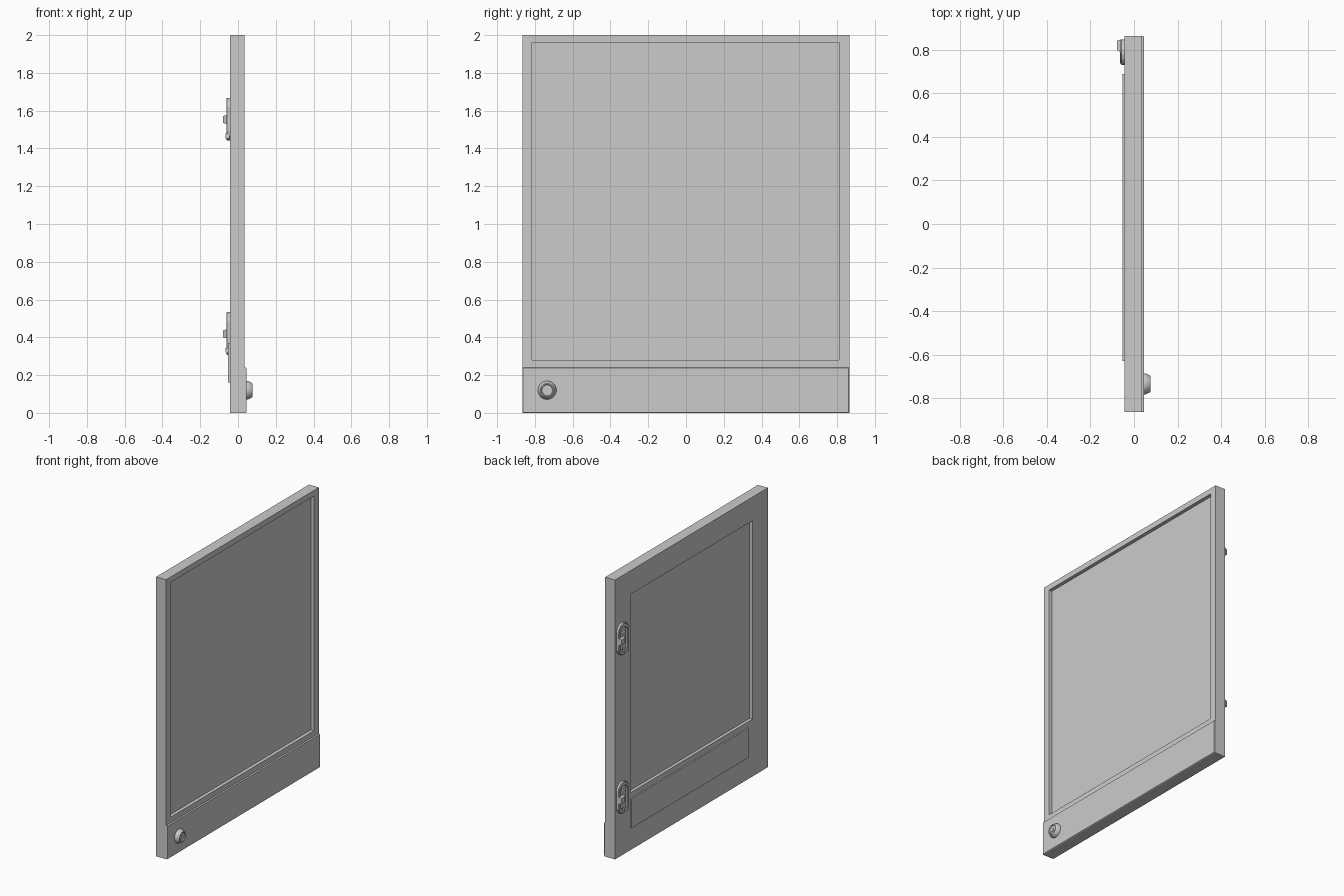
import bpy, bmesh
from math import sin, cos, pi

if "Cube" in bpy.data.objects:
    bpy.data.objects.remove(bpy.data.objects["Cube"])


def loft(name, rings, smooth=False):
    """Skin a series of equal-count point rings and cap both ends."""
    bm = bmesh.new()
    loops = [[bm.verts.new(p) for p in r] for r in rings]
    n = len(loops[0])
    for a, b in zip(loops, loops[1:]):
        for i in range(n):
            j = (i + 1) % n
            bm.faces.new((a[i], a[j], b[j], b[i]))
    bm.faces.new(loops[0][::-1])
    bm.faces.new(loops[-1])
    bmesh.ops.recalc_face_normals(bm, faces=bm.faces)
    me = bpy.data.meshes.new(name)
    bm.to_mesh(me)
    bm.free()
    ob = bpy.data.objects.new(name, me)
    bpy.context.collection.objects.link(ob)
    if smooth:
        bpy.ops.object.select_all(action='DESELECT')
        bpy.context.view_layer.objects.active = ob
        ob.select_set(True)
        bpy.ops.object.shade_smooth_by_angle(angle=0.6)
    return ob


def rect(x, y0, y1, z0, z1):
    return [(x, y0, z0), (x, y1, z0), (x, y1, z1), (x, y0, z1)]


def disc(x, cy, cz, r, n=32, stretch=0.0):
    """Circle in the YZ plane; stretch turns it into an upright capsule."""
    pts = []
    for i in range(n):
        a = 2 * pi * (i + 0.5) / n
        pts.append((x, cy + r * cos(a), cz + r * sin(a) + (stretch if sin(a) > 0 else -stretch)))
    return pts


# Door slab with a recessed front pane and a recessed back pane
W = 0.865
loft("door_slab", [
    rect(0.010, -0.815, 0.81, 0.28, 1.96),
    rect(0.035, -0.815, 0.81, 0.28, 1.96),
    rect(0.035, -W, W, 0, 2),
    rect(-0.043, -W, W, 0, 2),
    rect(-0.043, -0.69, 0.69, 0.41, 1.83),
    rect(-0.020, -0.69, 0.69, 0.41, 1.83),
])

# Control strip along the bottom of the front
loft("control_strip", [
    rect(0.034, -W, W, 0, 0.24),
    rect(0.041, -W, W, 0, 0.24),
    rect(0.046, -W + 0.002, W - 0.006, 0.003, 0.238),
])

# Thin raised plate low on the back
loft("back_plate", [
    rect(-0.042, -0.63, 0.69, 0.16, 0.37),
    rect(-0.053, -0.63, 0.69, 0.16, 0.37),
])

# Tapered round knob with a dished face and three-sided stud
KY, KZ = -0.735, 0.12
loft("knob", [disc(x, KY, KZ, r) for x, r in
              ((0.045, 0.049), (0.053, 0.049), (0.073, 0.039), (0.076, 0.036),
               (0.076, 0.031), (0.070, 0.028))], smooth=True)
loft("knob_stud", [[(x, KY + 0.018 * cos(a), KZ - 0.004 + 0.018 * sin(a))
                    for a in (pi / 2, pi * 7 / 6, pi * 11 / 6)] for x in (0.069, 0.074)])

# Two latches near the back edge
for tag, z in (("upper", 1.555), ("lower", 0.42)):
    LY = 0.79
    loft(f"{tag}_latch_plate", [
        disc(-0.042, LY, z, 0.060, 16, 0.054),
        disc(-0.058, LY, z, 0.060, 16, 0.054),
        disc(-0.062, LY, z, 0.055, 16, 0.054),
        disc(-0.062, LY, z, 0.042, 16, 0.046),
        disc(-0.050, LY, z, 0.040, 16, 0.046),
    ])
    # Sliding arm, finger grip and keeper
    loft(f"{tag}_latch_arm", [
        rect(-0.045, LY - 0.022, LY + 0.022, z - 0.075, z + 0.05),
        rect(-0.062, LY - 0.020, LY + 0.020, z - 0.073, z + 0.048),
    ])
    loft(f"{tag}_latch_grip", [
        rect(-0.060, LY - 0.005, LY + 0.058, z - 0.025, z + 0.022),
        rect(-0.079, LY + 0.012, LY + 0.052, z - 0.020, z + 0.017),
    ])
    loft(f"{tag}_latch_keeper", [
        rect(-0.045, LY - 0.056, LY + 0.002, z - 0.105, z - 0.072),
        rect(-0.065, LY - 0.050, LY - 0.002, z - 0.101, z - 0.076),
    ])
